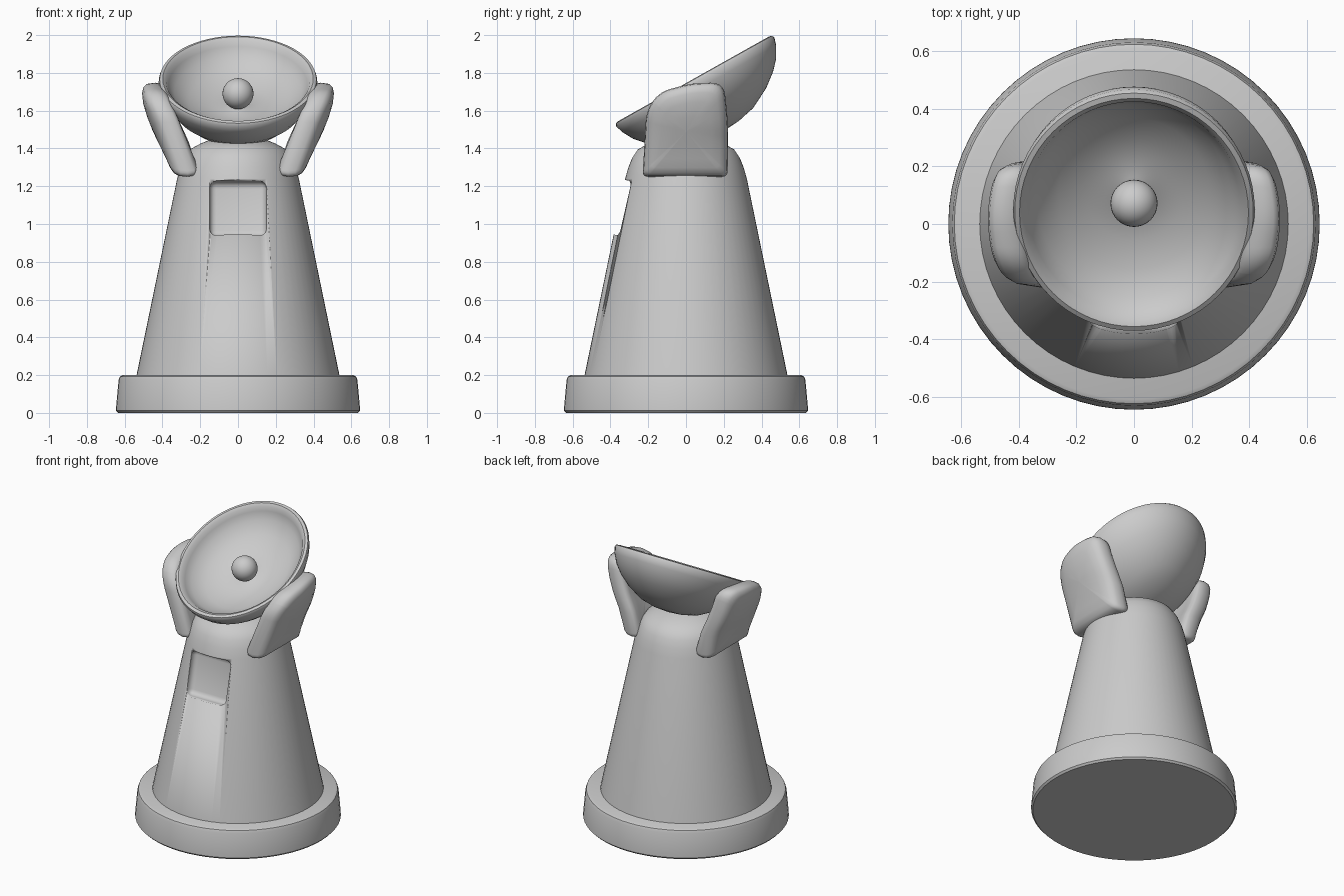
import bpy, bmesh, math
from mathutils import Vector

if "Cube" in bpy.data.objects:
    bpy.data.objects.remove(bpy.data.objects["Cube"])

grey = bpy.data.materials.new("plain grey")
grey.diffuse_color = (0.6, 0.6, 0.6, 1)
grey.use_nodes = True
grey.node_tree.nodes["Principled BSDF"].inputs["Base Color"].default_value = grey.diffuse_color


def finish(name, bm, angle=40):
    bmesh.ops.remove_doubles(bm, verts=bm.verts, dist=1e-5)
    bmesh.ops.recalc_face_normals(bm, faces=bm.faces)
    mesh = bpy.data.meshes.new(name)
    bm.to_mesh(mesh)
    bm.free()
    mesh.materials.append(grey)
    ob = bpy.data.objects.new(name, mesh)
    bpy.context.collection.objects.link(ob)
    bpy.ops.object.select_all(action='DESELECT')
    ob.select_set(True)
    bpy.context.view_layer.objects.active = ob
    bpy.ops.object.shade_smooth_by_angle(angle=math.radians(angle))
    return ob


def lathe(name, profile, steps=64, angle=40):
    bm = bmesh.new()
    vs = [bm.verts.new((r, 0, z)) for r, z in profile]
    es = [bm.edges.new(p) for p in zip(vs, vs[1:])]
    bmesh.ops.spin(bm, geom=vs + es, cent=(0, 0, 0), axis=(0, 0, 1),
                   angle=2 * math.pi, steps=steps)
    return finish(name, bm, angle)


def lerp_table(table, t):
    for (a, x), (b, y) in zip(table, table[1:]):
        if t <= b:
            return x + (y - x) * (t - a) / (b - a)
    return table[-1][1]


# Wide foot disc
lathe("base", [(0, 0), (0.635, 0), (0.646, 0.012), (0.645, 0.035), (0.632, 0.175),
               (0.625, 0.193), (0.61, 0.2), (0, 0.2)])

# Tapered tower with domed shoulder
tower = lathe("tower", [(0, 0.15), (0.545, 0.15), (0.535, 0.21), (0.322, 1.24), (0.305, 1.3),
                        (0.285, 1.35), (0.255, 1.395), (0.2, 1.425), (0.14, 1.45),
                        (0, 1.47)])

# Rounded window recess in the front of the tower
bm = bmesh.new()
bmesh.ops.create_cube(bm, size=1)
bmesh.ops.scale(bm, vec=(0.3, 0.3, 0.295), verts=bm.verts)
bmesh.ops.bevel(bm, geom=bm.edges[:], offset=0.035, segments=4, profile=0.5, affect='EDGES')
cutter = finish("window_cutter", bm)
cutter.location = (0, -0.43, 1.105)
cutter.rotation_euler.x = math.radians(-11.8)
bpy.context.view_layer.update()
cut = tower.modifiers.new("window", 'BOOLEAN')
cut.object = cutter
cut.operation = 'DIFFERENCE'
cut.solver = 'EXACT'
bpy.context.view_layer.objects.active = tower
while tower.modifiers[0] != cut:
    bpy.ops.object.modifier_move_up(modifier=cut.name)
bpy.ops.object.modifier_apply(modifier=cut.name)
bpy.data.objects.remove(cutter)

# Tilted bowl: outer shell, rounded rim, shallow inside
dish = lathe("dish", [(0, -0.315), (0.1, -0.308), (0.2, -0.285), (0.31, -0.228), (0.385, -0.17),
                      (0.435, -0.115), (0.468, -0.055), (0.48, -0.015), (0.474, 0.0),
                      (0.455, 0.004), (0.435, -0.008), (0.42, -0.035), (0.385, -0.08),
                      (0.3, -0.13), (0.2, -0.16), (0.1, -0.172), (0.05, -0.16), (0, -0.15)])
dish.scale.x = 0.875
dish.location = (0, 0.042, 1.765)
dish.rotation_euler.x = math.radians(29.3)

# Ball at the bowl centre
bm = bmesh.new()
bmesh.ops.create_uvsphere(bm, u_segments=32, v_segments=16, radius=0.082)
bmesh.ops.translate(bm, vec=(0, 0.072, 1.69), verts=bm.verts)
finish("centre_ball", bm)

# Cushion-shaped support arms, leaning outward on both sides
corners = [(-0.23, 1.25), (0.22, 1.25), (0.225, 1.52), (0.2, 1.75), (0.03, 1.745),
           (-0.14, 1.7), (-0.21, 1.6)]
radii = [0.03, 0.03, 0.1, 0.07, 0.06, 0.06, 0.06]
outline = []
for i, c in enumerate(corners):
    c = Vector(c)
    a = (Vector(corners[i - 1]) - c).normalized() * radii[i]
    b = (Vector(corners[(i + 1) % len(corners)]) - c).normalized() * radii[i]
    for k in range(6):
        t = k / 5
        outline.append(c + a * (1 - t) ** 2 + b * t ** 2)
middle = Vector((0.0, 1.49))
lean = [(1.25, 0.305), (1.33, 0.315), (1.42, 0.347), (1.53, 0.396), (1.63, 0.43),
        (1.75, 0.452)]
layers = [(0.02, 1), (0.3, 1), (0.6, 0.98), (0.8, 0.93), (0.92, 0.78), (0.98, 0.5), (1, 0)]
layers += [(s, -t) for s, t in reversed(layers[:-1])]
for name, side in (("right_arm", 1), ("left_arm", -1)):
    bm = bmesh.new()
    rings = []
    for s, t in layers:
        ring = []
        for p in outline:
            q = middle + (p - middle) * s
            x = lerp_table(lean, q.y) - 0.8 * q.x ** 2 + 0.072 * t
            ring.append(bm.verts.new((side * x, q.x, q.y)))
        rings.append(ring)
    n = len(outline)
    for r0, r1 in zip(rings, rings[1:]):
        for i in range(n):
            j = (i + 1) % n
            bm.faces.new((r0[i], r0[j], r1[j], r1[i]))
    bm.faces.new(rings[0])
    bm.faces.new(rings[-1])
    finish(name, bm, 60)
